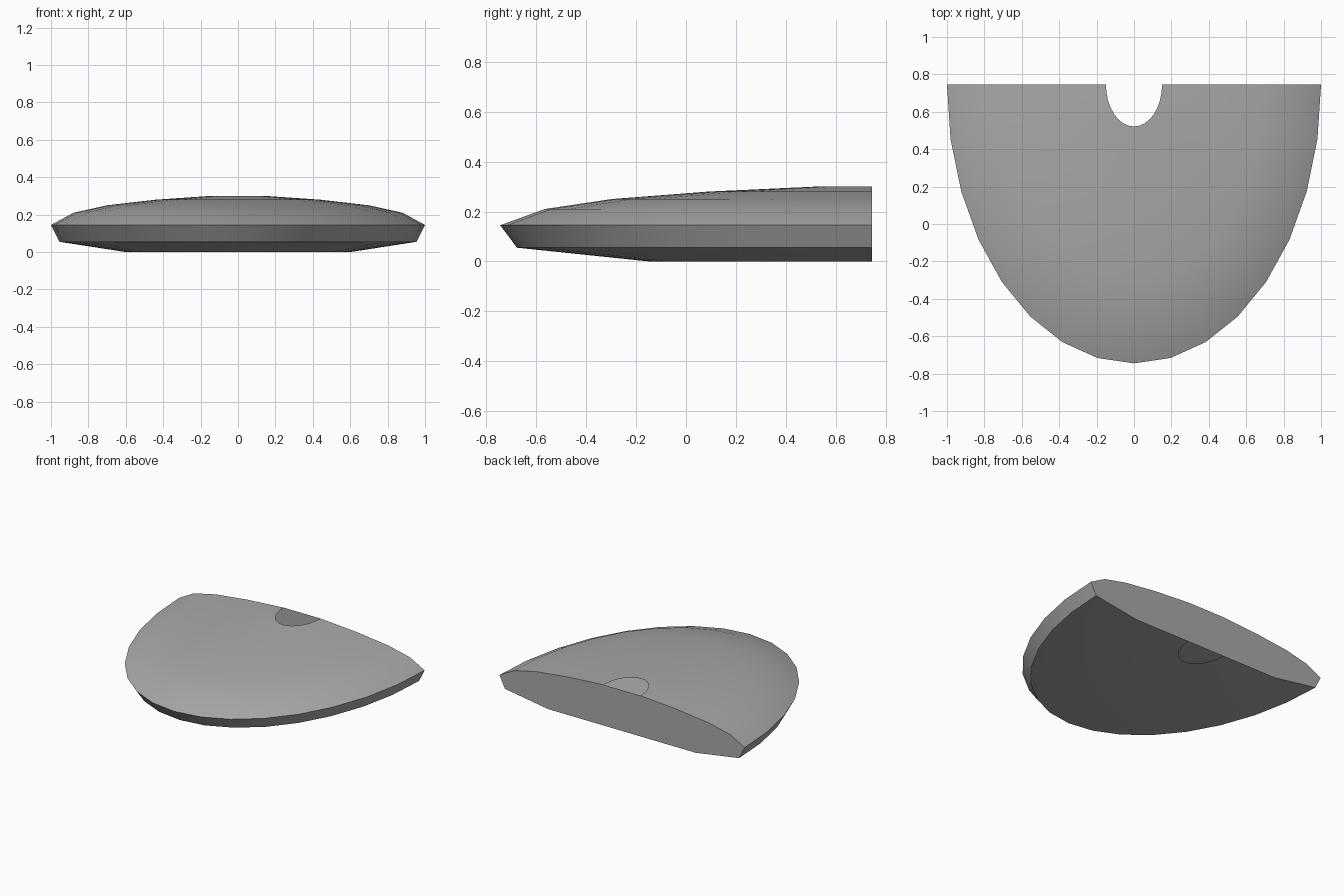
import bpy, bmesh, math

cube = bpy.data.objects.get("Cube")
if cube:
    bpy.data.objects.remove(cube, do_unlink=True)

BACK_Y = 0.745      # flat rear plane
LENGTH = 1.49       # rear plane to front tip
STEPS = 16          # facets around the half ellipse

# Cross-section from the upper opening, over the rim, to the lower opening: (scale, z)
PROFILE = [(0.15, 0.30), (0.44, 0.28), (0.70, 0.25), (0.88, 0.21), (1.0, 0.145),
           (0.955, 0.055), (0.60, 0.0), (0.15, 0.0)]

grey = bpy.data.materials.new("plain grey")
grey.use_nodes = True
colour = (0.4, 0.4, 0.4, 1)
grey.diffuse_color = colour
grey.node_tree.nodes["Principled BSDF"].inputs["Base Color"].default_value = colour

bm = bmesh.new()

# Half-elliptical rings, one for each profile point
rings = []
for scale, z in PROFILE:
    ring = []
    for i in range(STEPS + 1):
        a = math.pi * i / STEPS
        ring.append(bm.verts.new((scale * math.cos(a),
                                  BACK_Y - LENGTH * scale * math.sin(a), z)))
    rings.append(ring)

# Domed upper skin, bevelled rim and underside; the small openings stay open
for upper, lower in zip(rings, rings[1:]):
    for i in range(STEPS):
        bm.faces.new((upper[i], lower[i], lower[i + 1], upper[i + 1]))

# Flat rear wall, in strips between left and right profile points
right = [r[-1] for r in rings]
left = [r[0] for r in rings]
bm.faces.new(left + right[::-1])

bmesh.ops.recalc_face_normals(bm, faces=bm.faces)
bm.faces.ensure_lookup_table()
if bm.faces[-1].normal.y < 0:
    bmesh.ops.reverse_faces(bm, faces=bm.faces)

mesh = bpy.data.meshes.new("shell")
bm.to_mesh(mesh)
bm.free()
mesh.materials.append(grey)
shell = bpy.data.objects.new("shell", mesh)
bpy.context.collection.objects.link(shell)

# Smooth skin with crisp rim and rear edges
bpy.ops.object.select_all(action='DESELECT')
shell.select_set(True)
bpy.context.view_layer.objects.active = shell
bpy.ops.object.shade_smooth_by_angle(angle=math.radians(30))
